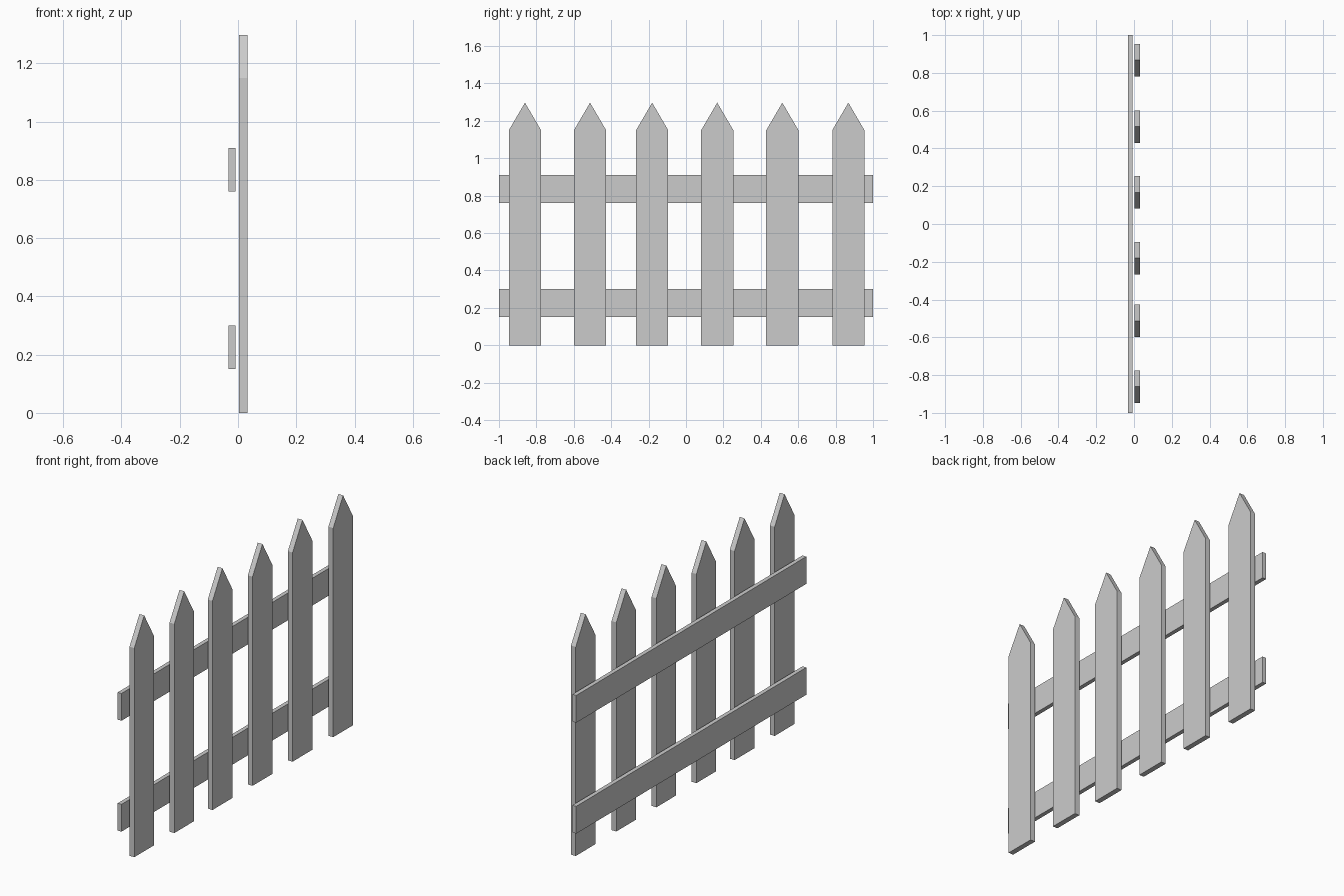
import bpy
import bmesh
from mathutils import Vector

cube = bpy.data.objects.get("Cube")
if cube:
    bpy.data.objects.remove(cube, do_unlink=True)

# Plain grey for every board
grey = bpy.data.materials.new("plain_grey")
grey.use_nodes = True
colour = (0.6, 0.6, 0.6, 1)
grey.diffuse_color = colour
grey.node_tree.nodes["Principled BSDF"].inputs["Base Color"].default_value = colour


def board(name, outline, x_back, x_front):
    """Extrude a (y, z) outline along x into a flat board."""
    bm = bmesh.new()
    face = bm.faces.new([bm.verts.new((x_back, y, z)) for y, z in outline])
    result = bmesh.ops.extrude_face_region(bm, geom=[face])
    moved = [v for v in result["geom"] if isinstance(v, bmesh.types.BMVert)]
    bmesh.ops.translate(bm, verts=moved, vec=Vector((x_front - x_back, 0, 0)))
    bmesh.ops.recalc_face_normals(bm, faces=bm.faces)
    mesh = bpy.data.meshes.new(name)
    bm.to_mesh(mesh)
    bm.free()
    mesh.materials.append(grey)
    obj = bpy.data.objects.new(name, mesh)
    bpy.context.scene.collection.objects.link(obj)


# Pointed pickets, slightly unevenly spaced
half, shoulder, tip = 0.086, 1.15, 1.297
for i, y in enumerate((-0.861, -0.513, -0.181, 0.167, 0.515, 0.868)):
    outline = [(y - half, 0), (y + half, 0), (y + half, shoulder),
               (y, tip), (y - half, shoulder)]
    board(f"picket_{i + 1}", outline, 0.003, 0.032)

# Two rails behind the pickets
for name, low in (("lower_rail", 0.15), ("upper_rail", 0.76)):
    high = low + 0.15
    board(name, [(-1, low), (1, low), (1, high), (-1, high)], -0.032, -0.009)
